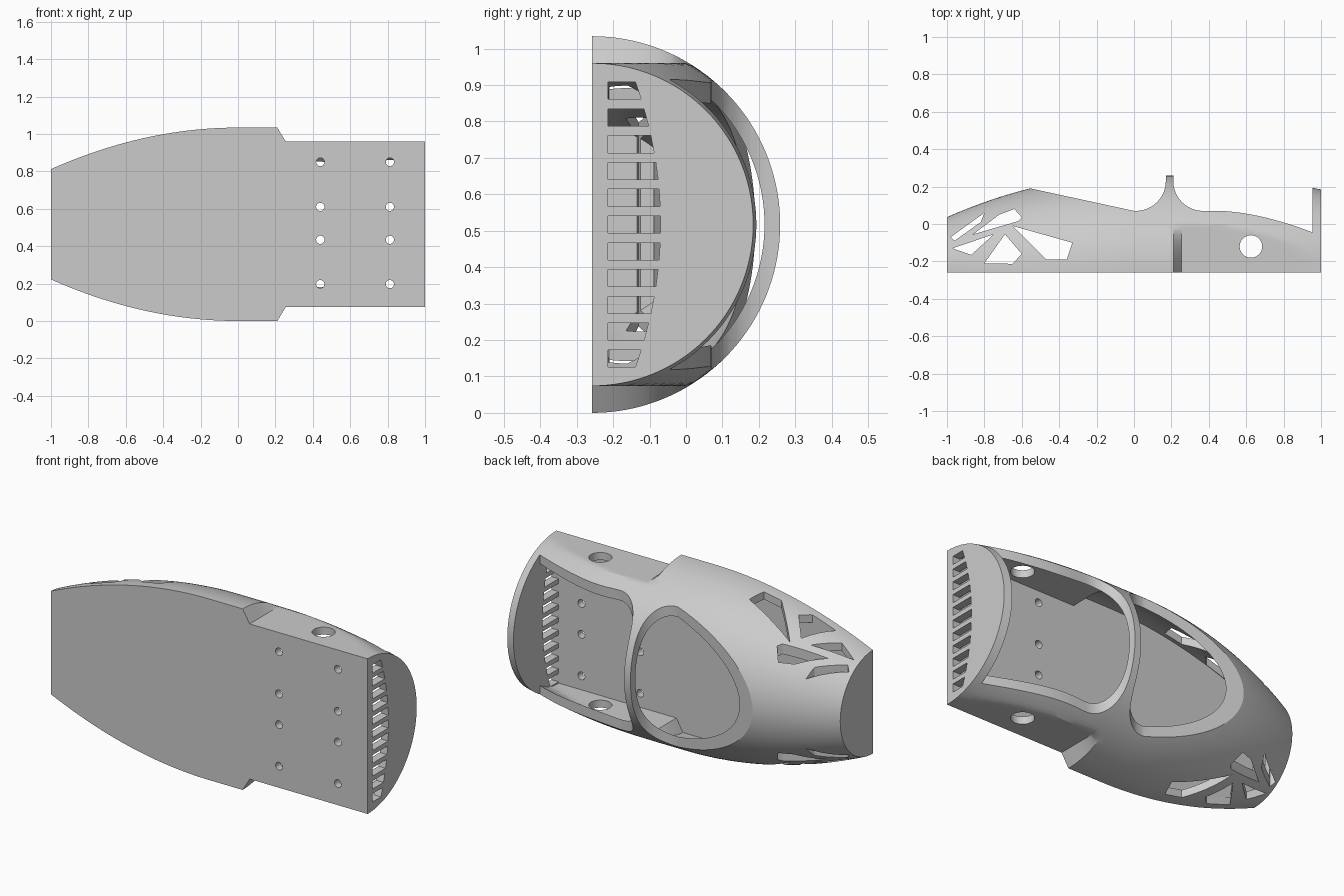
import bpy
import bmesh
from math import sin, cos, pi, radians

if "Cube" in bpy.data.objects:
    bpy.data.objects.remove(bpy.data.objects["Cube"], do_unlink=True)

BASE = -0.2585      # flat underside of the shell, facing -y
MID = 0.517         # centre line height
WALL = 0.043        # shell thickness
STEP = 0.255        # where the narrow tail starts
SIDE = 0.443        # half width of the tail
SEGS = 72


def radius(x):
    """Half-round section radius along the length."""
    if x < 0:
        return MID - 0.222 * x * x
    if x < STEP:
        return MID
    return MID - 0.074 * ((x - STEP) / (1 - STEP)) ** 2


def skin(bm, rings):
    """Close a run of matching rings into a solid with outward faces."""
    for a, b in zip(rings, rings[1:]):
        for k in range(len(a)):
            j = (k + 1) % len(a)
            bm.faces.new((a[k], a[j], b[j], b[k]))
    bm.faces.new(rings[0][::-1])
    bm.faces.new(rings[-1])


def finish(bm, name):
    mesh = bpy.data.meshes.new(name)
    bm.to_mesh(mesh)
    bm.free()
    obj = bpy.data.objects.new(name, mesh)
    bpy.context.collection.objects.link(obj)
    return obj


def half_round(name, start, step, end, inset):
    """Loft half-round sections, clipped to the tail width behind the step."""
    xs = [start + (step - start) * i / 28 for i in range(29)]
    xs += [step + 0.001 + (end - step - 0.001) * i / 14 for i in range(15)]
    bm = bmesh.new()
    rings = []
    for x in xs:
        r = radius(x) - inset
        limit = SIDE - inset if x > step else 1
        ring = []
        for k in range(SEGS + 1):
            a = pi * k / SEGS
            z = max(-limit, min(limit, -r * cos(a)))
            y = BASE + max(inset, r * sin(a))
            ring.append(bm.verts.new((x, y, MID + z)))
        rings.append(ring)
    skin(bm, rings)
    return finish(bm, name)


def prisms(name, outlines, axis, low, high):
    """Extrude flat outlines along one axis."""
    place = {"x": lambda p, d: (d, p[0], p[1]),
             "y": lambda p, d: (p[0], d, p[1]),
             "z": lambda p, d: (p[0], p[1], d)}[axis]
    bm = bmesh.new()
    for pts in outlines:
        area = sum(p[0] * q[1] - q[0] * p[1]
                   for p, q in zip(pts, pts[1:] + pts[:1]))
        if (area < 0) != (axis == "y"):
            pts = pts[::-1]
        skin(bm, [[bm.verts.new(place(p, d)) for p in pts]
                  for d in (low, high)])
    return finish(bm, name)


def circle(cx, cy, r, n=32):
    return [(cx + r * cos(2 * pi * k / n), cy + r * sin(2 * pi * k / n))
            for k in range(n)]


def arc(cx, cy, r, start, end, n=14):
    return [(cx + r * cos(radians(start + (end - start) * k / n)),
             cy + r * sin(radians(start + (end - start) * k / n)))
            for k in range(n + 1)]


# Outer skin and inner cavity
body = half_round("body_shell", -1, STEP, 1, 0)
cavity = half_round("cavity_cutter", -1 + WALL, STEP - WALL, 0.955, WALL)

# Cockpit slope, roll hoop fillets and open tail, as one side profile
profile = [(-0.62, 0.2045), (0, 0.07)]
profile += arc(0.01, 0.23, 0.16, -90, 0) + [(0.17, 0.3), (0.21, 0.3)]
profile += arc(0.37, 0.23, 0.16, 180, 270)
profile += [(0.45 + 0.505 * k / 12, 0.07 - 0.115 * (k / 12) ** 1.7)
            for k in range(13)]
profile += [(0.955, 0.4), (-0.62, 0.4)]
opening = prisms("opening_cutter", [profile], "z", -0.2, 1.3)

# Angular windows through both sides of the nose, and the round side holes
windows = [
    [(-0.98, -0.07), (-0.8, 0.06), (-0.82, 0.01), (-0.96, -0.09)],
    [(-0.79, 0.05), (-0.78, 0.08), (-0.57, 0.13), (-0.42, 0.145),
     (-0.44, 0.12), (-0.6, 0.095)],
    [(-0.86, -0.055), (-0.72, 0.05), (-0.64, 0.08), (-0.6, 0.035),
     (-0.62, 0.015)],
    [(-0.58, 0.08), (-0.42, 0.13), (-0.33, 0.035), (-0.42, -0.05),
     (-0.54, -0.02), (-0.52, 0.05)],
    [(-0.65, -0.01), (-0.33, -0.1), (-0.36, -0.19), (-0.47, -0.19)],
    [(-0.69, -0.055), (-0.6, -0.16), (-0.65, -0.213), (-0.8, -0.21)],
    [(-0.97, -0.13), (-0.75, -0.055), (-0.87, -0.165)],
]
side_holes = prisms("side_cutter", windows + [circle(0.625, -0.12, 0.06, 48)],
                    "z", -0.2, 1.3)

# Mounting holes in the flat floor
floor_holes = prisms("floor_cutter",
                     [circle(x, z, 0.022) for x in (0.44, 0.812)
                      for z in (0.197, 0.434, 0.61, 0.85)],
                     "y", -0.4, BASE + WALL + 0.03)

# Row of vents in the end wall, with tops following a shallow arch
vents = []
for i in range(-5, 6):
    lo, hi = i * 0.0735 - 0.0235, i * 0.0735 + 0.0235
    vents.append([(-0.214, MID + lo), (-0.07 - 0.45 * lo * lo, MID + lo),
                  (-0.07 - 0.45 * hi * hi, MID + hi), (-0.214, MID + hi)])
vent_slots = prisms("vent_cutter", vents, "x", 0.93, 1.1)

# Carve everything out of the shell
bpy.ops.object.select_all(action="DESELECT")
bpy.context.view_layer.objects.active = body
body.select_set(True)
for cutter in (cavity, opening, side_holes, floor_holes, vent_slots):
    cutter.hide_render = True
    mod = body.modifiers.new(cutter.name, "BOOLEAN")
    mod.operation = "DIFFERENCE"
    mod.solver = "EXACT"
    mod.object = cutter
    bpy.ops.object.modifier_apply(modifier=mod.name)
    bpy.data.objects.remove(cutter, do_unlink=True)

# Single plain grey
grey = bpy.data.materials.new("plain_grey")
grey.use_nodes = True
colour = (0.6, 0.6, 0.6, 1)
grey.diffuse_color = colour
grey.node_tree.nodes["Principled BSDF"].inputs["Base Color"].default_value = colour
body.data.materials.clear()
body.data.materials.append(grey)
bpy.ops.object.shade_smooth_by_angle(angle=radians(25))
